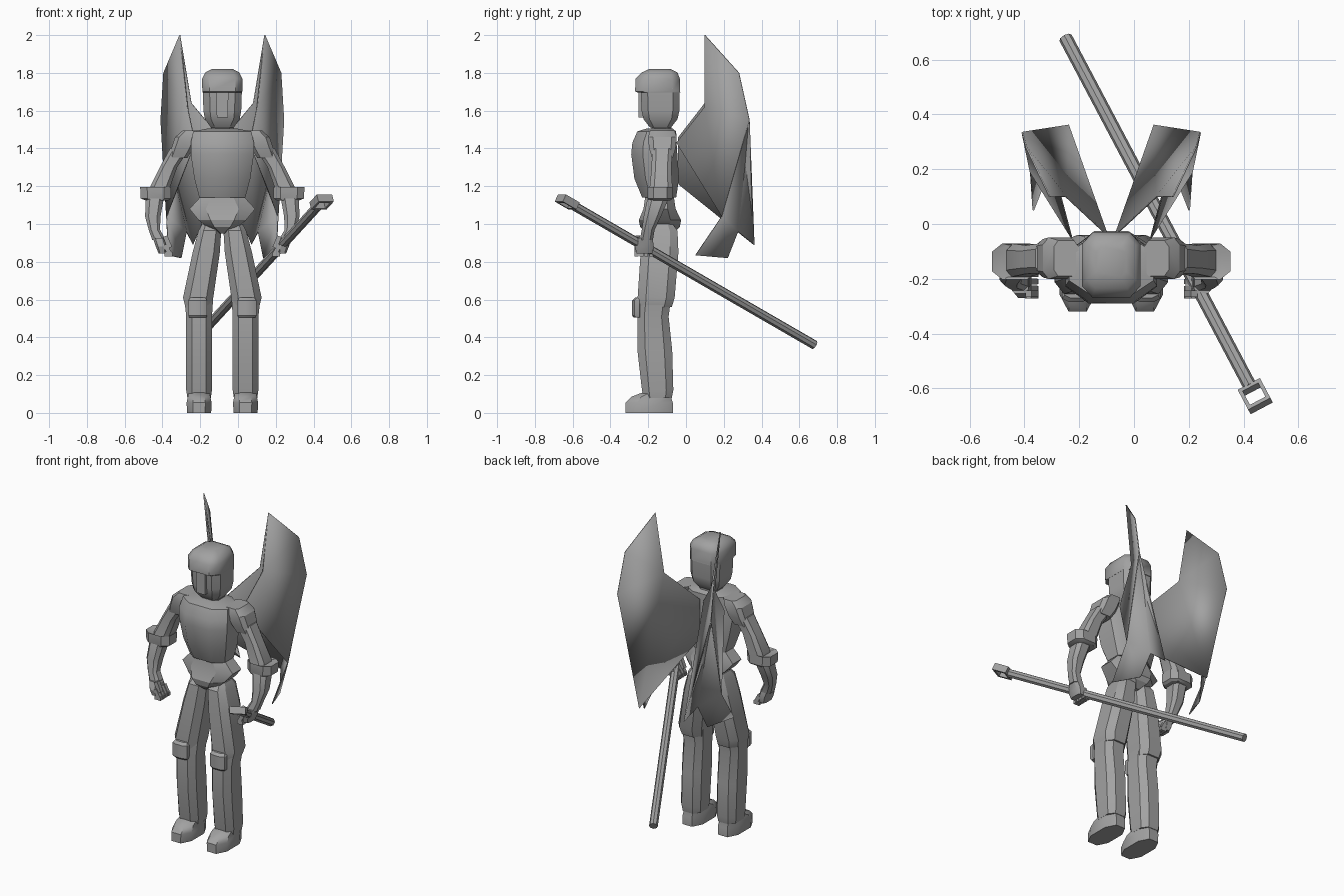
import bpy, bmesh, math
from mathutils import Vector, Matrix

if "Cube" in bpy.data.objects:
    bpy.data.objects.remove(bpy.data.objects["Cube"])

CX = -0.083  # the figure stands left of centre; parts use offsets from this line

grey = bpy.data.materials.new("armour grey")
grey.diffuse_color = (0.36, 0.36, 0.36, 1)
grey.use_nodes = True
grey.node_tree.nodes["Principled BSDF"].inputs["Base Color"].default_value = grey.diffuse_color


def finish(name, bm, angle=30):
    bmesh.ops.recalc_face_normals(bm, faces=bm.faces)
    me = bpy.data.meshes.new(name)
    bm.to_mesh(me)
    bm.free()
    me.materials.append(grey)
    ob = bpy.data.objects.new(name, me)
    bpy.context.collection.objects.link(ob)
    bpy.ops.object.select_all(action='DESELECT')
    bpy.context.view_layer.objects.active = ob
    ob.select_set(True)
    bpy.ops.object.shade_smooth_by_angle(angle=math.radians(angle))
    return ob


def loft(name, rings, cut=0.4, side=1, angle=30):
    """Skin chamfered rectangles: (offset, y, z, half width, half depth)."""
    bm = bmesh.new()
    loops = []
    for s, y, z, rx, ry in rings:
        k = 1 - cut
        pts = [(rx, -ry * k), (rx, ry * k), (rx * k, ry), (-rx * k, ry),
               (-rx, ry * k), (-rx, -ry * k), (-rx * k, -ry), (rx * k, -ry)]
        loops.append([bm.verts.new((CX + side * (s + a), y + b, z)) for a, b in pts])
    for lo, hi in zip(loops, loops[1:]):
        for i in range(8):
            j = (i + 1) % 8
            bm.faces.new((lo[i], lo[j], hi[j], hi[i]))
    bm.faces.new(loops[0])
    bm.faces.new(loops[-1])
    return finish(name, bm, angle)


def block(name, size, matrix, taper=1.0):
    bm = bmesh.new()
    bmesh.ops.create_cube(bm, size=1)
    for v in bm.verts:
        v.co = Vector([c * d for c, d in zip(v.co, size)])
        if v.co.z < 0:
            v.co.x *= taper
    bm.transform(matrix)
    return finish(name, bm)


def sheet(name, points, faces, side):
    """Thin skin over named points, mirrored by side."""
    bm = bmesh.new()
    V = {}
    for f in faces:
        for k in f.split():
            if k not in V:
                s, y, z = points[k]
                V[k] = bm.verts.new((CX + side * s, y, z))
        bm.faces.new([V[k] for k in f.split()])
    ob = finish(name, bm)
    mod = ob.modifiers.new("thickness", 'SOLIDIFY')
    mod.thickness = .006
    mod.offset = 0


def at(s, y, z):
    return Matrix.Translation((CX + s, y, z))


# head: lower helmet, overhanging crown with brim, face guard
loft("helmet", [(0, -.135, 1.51, .06, .055), (0, -.135, 1.555, .092, .09),
                (0, -.135, 1.60, .10, .10), (0, -.137, 1.72, .104, .103)], .35)
loft("crown", [(0, -.142, 1.695, .104, .112), (0, -.15, 1.702, .106, .119),
               (0, -.15, 1.768, .107, .118), (0, -.14, 1.802, .09, .095),
               (0, -.138, 1.821, .055, .055)], .35, 1, 45)
block("nose_guard", (.065, .035, .14), at(0, -.235, 1.635), .9)
loft("neck", [(0, -.13, 1.45, .07, .06), (0, -.13, 1.54, .055, .05)])

# torso and belt
loft("breastplate", [(0, -.142, 1.14, .122, .09), (0, -.155, 1.24, .148, .118),
                     (0, -.168, 1.37, .167, .122), (0, -.167, 1.43, .167, .117),
                     (0, -.155, 1.49, .154, .103), (0, -.14, 1.505, .08, .07)], .5, 1, 45)
loft("belt", [(0, -.14, 1.15, .11, .075), (0, -.14, 1.08, .174, .085),
              (0, -.138, 1.02, .125, .112), (0, -.138, .985, .085, .105),
              (0, -.138, .95, .02, .07)], .5)

for tag, d in (("left", -1), ("right", 1)):
    # legs
    loft(tag + "_thigh", [(.062, -.13, 1.0, .045, .06), (.066, -.135, .965, .06, .09),
                          (.085, -.14, .85, .072, .1), (.128, -.158, .61, .08, .098),
                          (.125, -.165, .56, .07, .09)], .45, d)
    loft(tag + "_shin", [(.123, -.15, .08, .062, .075), (.123, -.15, .12, .068, .083),
                         (.123, -.165, .33, .068, .092), (.123, -.175, .51, .068, .083),
                         (.125, -.165, .60, .076, .085)], .45, d)
    loft(tag + "_foot", [(.123, -.195, 0, .064, .125), (.123, -.195, .055, .066, .125),
                         (.123, -.185, .085, .06, .105), (.123, -.15, .11, .055, .075)], .5, d)
    loft(tag + "_knee_plate", [(.13, -.255, .505, .045, .022), (.13, -.26, .515, .05, .025),
                               (.13, -.26, .595, .05, .025), (.13, -.25, .61, .04, .02)], .5, d)
    # arms
    loft(tag + "_shoulder", [(.235, -.125, 1.35, .05, .055), (.212, -.125, 1.40, .058, .07),
                             (.19, -.125, 1.46, .06, .076), (.165, -.125, 1.495, .045, .065)], .35, d)
    loft(tag + "_upper_arm", [(.335, -.135, 1.17, .05, .062), (.328, -.132, 1.2, .053, .06),
                              (.285, -.13, 1.3, .046, .052), (.225, -.125, 1.4, .052, .055)], .4, d)
    loft(tag + "_cuff", [(.347, -.14, 1.125, .06, .058), (.352, -.137, 1.135, .08, .066),
                         (.353, -.137, 1.195, .082, .066), (.345, -.135, 1.185, .055, .058)], .45, d)
    loft(tag + "_forearm", [(.335, -.21, .915, .036, .035), (.36, -.2, .97, .03, .034),
                            (.368, -.178, 1.04, .041, .046), (.358, -.15, 1.13, .047, .055),
                            (.345, -.14, 1.17, .045, .05)], .45, d)
    loft(tag + "_palm", [(.318, -.22, .845, .02, .042), (.322, -.22, .88, .03, .05),
                         (.335, -.215, .925, .032, .038)], .4, d)
    for i in range(4):
        y = -.262 + i * .026
        block(f"{tag}_finger_{i + 1}", (.024, .021, .05),
              at(d * .292, y, .868) @ Matrix.Rotation(d * .5, 4, 'Y'))
        block(f"{tag}_fingertip_{i + 1}", (.04, .02, .022), at(d * .285, y, .84))
    block(tag + "_thumb", (.025, .025, .065),
          at(d * .29, -.255, .905) @ Matrix.Rotation(d * .4, 4, 'Y'))

    # wing: broad back sheet with a folded flap, and a front sheet from the shoulder
    P = dict(peak=(.225, .10, 2.0), outer=(.31, .28, 1.8), bend=(.325, .335, 1.55),
             back=(.155, .36, .89), dip=(.165, .10, 1.64), root=(.015, -.04, 1.46),
             low=(.02, -.04, 1.21), fold=(.295, .19, 1.04), tip=(.285, .05, .835),
             tip2=(.218, .22, .82), notch=(.19, .275, .96),
             front_dip=(.185, .10, 1.62), shoulder=(.145, -.05, 1.43))
    sheet(tag + "_wing", P,
          ("dip peak outer", "dip outer bend", "dip bend back", "root dip back",
           "root back low", "bend fold notch", "bend notch back",
           "fold tip tip2", "fold tip2 notch"), d)
    sheet(tag + "_wing_front", P,
          ("peak front_dip outer", "front_dip bend outer",
           "front_dip shoulder fold", "front_dip fold bend"), d)

# staff held in the right hand
a, b = Vector((-.25, .68, .36)), Vector((.425, -.595, 1.097))
axis = (b - a).normalized()
across = axis.cross(Vector((0, 0, 1))).normalized()
frame = Matrix((across, axis, across.cross(axis))).transposed().to_4x4()
bm = bmesh.new()
bmesh.ops.create_cone(bm, cap_ends=True, segments=8, radius1=.025, radius2=.025, depth=(b - a).length)
bm.transform(Matrix.Translation((a + b) / 2) @ axis.to_track_quat('Z', 'Y').to_matrix().to_4x4())
finish("staff", bm)

# open square loop on the end of the staff
mid = b + axis * .043
for i in range(4):
    turn = Matrix.Rotation(i * math.pi / 2, 4, 'Z')
    block(f"staff_loop_{i + 1}", (.092, .014, .042),
          Matrix.Translation(mid) @ frame @ turn @ Matrix.Translation((0, .039, 0)))
